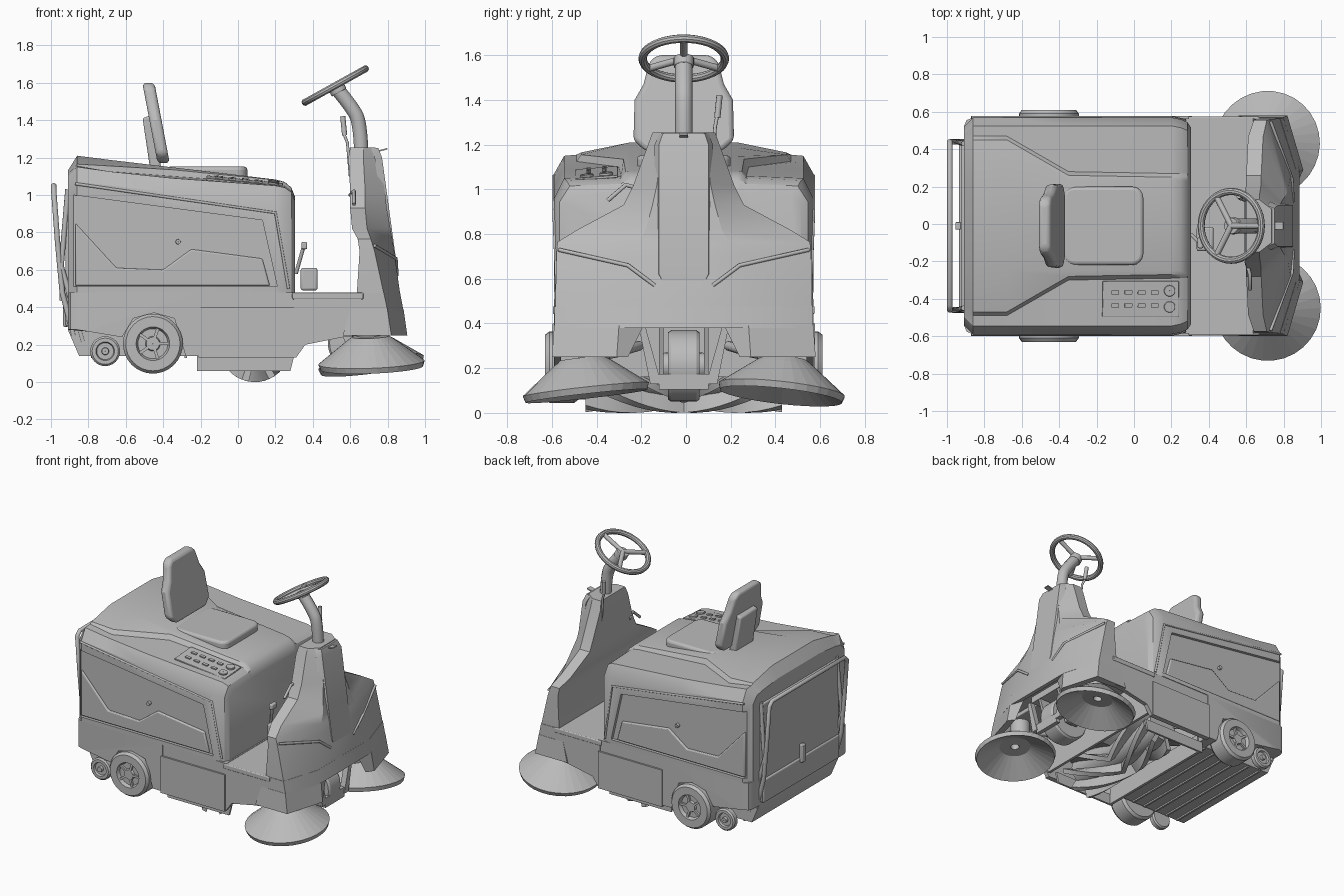
import bpy, bmesh, math
from mathutils import Vector

if "Cube" in bpy.data.objects:
    bpy.data.objects.remove(bpy.data.objects["Cube"])

grey = bpy.data.materials.new("plain_grey")
grey.use_nodes = True
grey.diffuse_color = (0.5, 0.5, 0.5, 1)
grey.node_tree.nodes["Principled BSDF"].inputs["Base Color"].default_value = (0.5, 0.5, 0.5, 1)
parts = []
MID = -0.01  # sideways centre of the body


def finish(ob, bevel=0, segs=2):
    ob.data.materials.append(grey)
    if bevel:
        mod = ob.modifiers.new("Bevel", "BEVEL")
        mod.width, mod.segments, mod.limit_method = bevel, segs, "ANGLE"
    parts.append(ob)
    return ob


def loft(name, rings, bevel=0, segs=2, closed=False):
    """Skin a list of equal-length rings; cap both ends unless closed."""
    bm = bmesh.new()
    rows = [[bm.verts.new(p) for p in ring] for ring in rings]
    n = len(rows[0])
    pairs = list(zip(rows, rows[1:])) + ([(rows[-1], rows[0])] if closed else [])
    for a, b in pairs:
        for i in range(n):
            j = (i + 1) % n
            bm.faces.new((a[i], a[j], b[j], b[i]))
    if not closed:
        bm.faces.new(rows[0][::-1])
        bm.faces.new(rows[-1])
    bmesh.ops.recalc_face_normals(bm, faces=bm.faces)
    me = bpy.data.meshes.new(name)
    bm.to_mesh(me)
    bm.free()
    ob = bpy.data.objects.new(name, me)
    bpy.context.collection.objects.link(ob)
    return finish(ob, bevel, segs)


def prism(name, pts, axis, a, b, bevel=0, segs=2):
    put = {"x": lambda u, v, t: (t, u, v), "y": lambda u, v, t: (u, t, v),
           "z": lambda u, v, t: (u, v, t)}[axis]
    return loft(name, [[put(u, v, t) for u, v in pts] for t in (a, b)], bevel, segs)


def box(name, c, size, bevel=0, rot=(0, 0, 0)):
    x, y, z = (s / 2 for s in size)
    ob = prism(name, [(-x, -y), (x, -y), (x, y), (-x, y)], "z", -z, z, bevel, 3)
    ob.location, ob.rotation_euler = c, rot
    return ob


def lathe(name, profile, loc, rot=(0, 0, 0), n=32):
    """Spin a closed (radius, height) profile about local z."""
    rings = [[(r * math.cos(k * math.tau / n), r * math.sin(k * math.tau / n), h)
              for r, h in profile] for k in range(n)]
    ob = loft(name, rings, closed=True)
    ob.location, ob.rotation_euler = loc, rot
    return ob


def drum(name, r, length, loc, rot=(math.pi / 2, 0, 0), n=32):
    h = length / 2
    return lathe(name, [(0.001, -h), (r * 0.94, -h), (r, -h * 0.8), (r, h * 0.8), (r * 0.94, h), (0.001, h)],
                 loc, rot, n)


def tube(name, pts, r, spline="POLY"):
    cu = bpy.data.curves.new(name, "CURVE")
    cu.dimensions, cu.bevel_depth, cu.bevel_resolution, cu.use_fill_caps = "3D", r, 3, True
    sp = cu.splines.new(spline)
    sp.points.add(len(pts) - 1)
    for p, q in zip(sp.points, pts):
        p.co = (*q, 1)
    if spline == "NURBS":
        sp.use_endpoint_u, sp.order_u = True, 3
    ob = bpy.data.objects.new(name, cu)
    bpy.context.collection.objects.link(ob)
    return finish(ob)


# Engine hood: x, half width, side top, shoulder top, step position, step foot, step head, deck top
hood_rings = []
for x, w, zs, zm, ye, zl, zu, zt in [
        (-0.91, 0.53, 1.05, 1.1, 0.45, 1.105, 1.11, 1.13), (-0.86, 0.58, 1.07, 1.15, 0.48, 1.155, 1.165, 1.21),
        (-0.68, 0.58, 1.05, 1.125, 0.48, 1.125, 1.155, 1.187), (-0.35, 0.58, 1.01, 1.09, 0.29, 1.1, 1.135, 1.148),
        (0.2, 0.58, 0.96, 1.05, 0.28, 1.06, 1.08, 1.083), (0.25, 0.57, 0.95, 1.04, 0.28, 1.05, 1.067, 1.07),
        (0.285, 0.555, 0.945, 1.015, 0.28, 1.025, 1.038, 1.04), (0.305, 0.525, 0.93, 0.97, 0.28, 0.98, 0.985, 0.99)]:
    half = [(w, 0.48), (w, zs), (w - 0.045, zm), (ye, zl), (ye - 0.02, zu), (0.24, zt)]
    hood_rings.append([(x, MID + y, z) for y, z in half] + [(x, MID - y, z) for y, z in half[::-1]])
hood = loft("engine_hood", hood_rings)

# Recessed side panels with a raised inner pressing
for s in (-1, 1):
    y = MID + s * 0.58
    cut = prism("side_recess_cutter", [(-0.88, 1.0), (0.13, 0.865), (0.21, 0.51), (-0.88, 0.51)],
                "y", y - 0.022, y + 0.022)
    parts.remove(cut)
    mod = hood.modifiers.new("Recess", "BOOLEAN")
    mod.operation, mod.object, mod.solver = "DIFFERENCE", cut, "EXACT"
    bpy.context.view_layer.objects.active = hood
    bpy.ops.object.modifier_apply(modifier="Recess")
    bpy.data.objects.remove(cut)
    prism("side_panel_pressing", [(-0.87, 0.85), (-0.65, 0.61), (-0.4, 0.6), (-0.25, 0.71), (0.13, 0.66),
                                  (0.17, 0.515), (-0.87, 0.515)], "y", y - s * 0.03, y - s * 0.008, 0.008)
    drum("side_latch", 0.014, 0.03, (-0.32, y - s * 0.015, 0.75), n=12)
    tube("hood_seam", [(-0.87, y, 1.06), (0.2, y, 0.905), (0.27, y - s * 0.015, 0.5)], 0.008)
    # Chassis side walls, broom hatch and floor skirts
    prism("broom_hatch", [(-0.21, 0.13), (0.31, 0.13), (0.31, 0.4), (-0.21, 0.4)], "y", y - s * 0.03, y + s * 0.008)
    prism("broom_skirt", [(-0.22, 0.06), (0.28, 0.06), (0.3, 0.14), (-0.22, 0.14)], "y", y - s * 0.1, y - s * 0.085)
    prism("floor_skirt", [(0.3, 0.13), (0.31, 0.13), (0.36, 0.2), (0.56, 0.24), (0.66, 0.25), (0.66, 0.47), (0.3, 0.47)],
          "y", y - s * 0.03, y)
    # Rear road wheel with hub, and small trailing wheel
    quarter = (math.pi / 2 * -s, 0, 0)
    lathe("rear_wheel", [(0.09, -0.09), (0.145, -0.09), (0.16, -0.07), (0.16, 0.04), (0.145, 0.06),
                         (0.09, 0.06), (0.08, 0.035), (0.04, 0.035), (0.035, 0.05), (0.001, 0.05), (0.001, -0.09)],
          (-0.455, MID + s * 0.56, 0.205), quarter)
    for k in range(5):
        a = k * math.tau / 5
        box("wheel_spoke", (-0.455 + 0.06 * math.cos(a), MID + s * 0.6, 0.205 + 0.06 * math.sin(a)),
            (0.06, 0.02, 0.016), rot=(0, -a, 0))
    lathe("trailing_wheel", [(0.05, -0.025), (0.07, -0.025), (0.08, -0.015), (0.08, 0.015), (0.07, 0.025),
                             (0.05, 0.025), (0.045, 0.01), (0.02, 0.01), (0.018, 0.03), (0.001, 0.03), (0.001, -0.025)],
          (-0.71, MID + s * 0.555, 0.165), quarter, 24)

# Chassis: hopper box, outer band with wheel arches and rounded rear corners, deck above the broom and floor
hopper = [(-0.91, 0.48), (-0.91, 0.28), (-0.85, 0.14), (-0.2, 0.14), (-0.2, 0.48)]
prism("hopper", hopper, "y", MID - 0.46, MID + 0.46)
band = [(-0.91, 0.48), (-0.91, 0.28), (-0.8, 0.27), (-0.62, 0.24), (-0.56, 0.34), (-0.45, 0.37),
        (-0.34, 0.34), (-0.28, 0.14), (-0.2, 0.14), (-0.2, 0.48)]
loft("chassis_band", [[(max(x, rear), MID + y, z) for x, z in band] for y, rear in
                      [(-0.58, -0.86), (-0.565, -0.895), (-0.53, -0.91), (0.53, -0.91), (0.565, -0.895), (0.58, -0.86)]])
box("broom_cover", (0.055, MID, 0.44), (0.52, 1.15, 0.08))
box("broom_rear_flap", (-0.2, MID, 0.13), (0.02, 0.96, 0.14))
box("broom_front_wall", (0.31, MID, 0.31), (0.02, 1.12, 0.3))
box("floor_plate", (0.48, MID, 0.46), (0.38, 1.17, 0.035), 0.006)
for k in range(6):
    box("hopper_rib", (-0.78 + k * 0.1, MID, 0.136), (0.014, 0.9, 0.014))

# Main broom: core drum with chevron bristle bands
drum("main_broom_core", 0.12, 0.86, (0.09, MID, 0.19))
for k in range(8):
    rings = []
    for i in range(-8, 9):
        a = k * math.tau / 8 + 1.3 * abs(i) / 8
        rings.append([(0.09 + r * math.cos(a + d), MID + i * 0.055, 0.19 + r * math.sin(a + d))
                      for r, d in ((0.1, -0.16), (0.19, -0.1), (0.19, 0.1), (0.1, 0.16))])
    loft("broom_bristles", rings)

# Rear door with latch and tubular frame
box("rear_door", (-0.91, MID, 0.66), (0.025, 0.9, 0.72), 0.01)
box("rear_door_lower", (-0.92, MID, 0.38), (0.03, 0.88, 0.17), 0.01)
box("door_latch", (-0.94, MID, 0.5), (0.03, 0.04, 0.13), 0.006)
side_path = [(-0.88, 0.25), (-0.94, 0.48), (-0.965, 0.75), (-0.985, 1.02)]
tube("rear_frame", [(x, MID + 0.45, z) for x, z in side_path] + [(-0.985, MID + 0.42, 1.05), (-0.985, MID - 0.42, 1.05)]
     + [(x, MID - 0.45, z) for x, z in side_path[::-1]], 0.015)
for s in (-1, 1):
    tube("frame_stay", [(-0.91, MID + s * 0.44, 1.03), (-0.945, MID + s * 0.45, 0.62), (-0.83, MID + s * 0.45, 0.22)], 0.014)

# Seat: rounded cushion, leaning back and bracket
cushion = []
for k, (sx, sy) in enumerate([(1, 1), (-1, 1), (-1, -1), (1, -1)]):
    for step in range(5):
        a = (k + step / 4) * math.pi / 2
        cushion.append((-0.165 + sx * 0.155 + 0.06 * math.cos(a), MID + sy * 0.15 + 0.06 * math.sin(a)))
prism("seat_cushion", cushion, "z", 1.085, 1.152, 0.018, 3)
back = [(0.17, 1.17), (0.225, 1.22), (0.22, 1.4), (0.18, 1.47), (0.155, 1.57), (0.12, 1.6)]
outline = back + [(-y, z) for y, z in back[::-1]]
lean = lambda z: -0.4 - (z - 1.17) * 0.19
loft("seat_back", [[(lean(z) + t, MID + y, z) for y, z in outline] for t in (-0.03, 0.035)], 0.022, 3)
prism("seat_back_bracket", [(-0.51, 1.41), (-0.46, 1.43), (-0.41, 1.14), (-0.47, 1.14)], "y", MID - 0.1, MID + 0.1, 0.01)

# Control panel set into the shoulder of the hood
tilt = (0.08, 0.1, 0)
box("control_panel", (0.035, -0.4, 1.071), (0.41, 0.19, 0.012), 0.004, tilt)
for i in range(4):
    for j in (-1, 1):
        box("panel_switch", (-0.1 + i * 0.07, -0.4 + j * 0.035, 1.091 - i * 0.007 + j * 0.003), (0.04, 0.02, 0.016), 0, tilt)
for j in (-1, 1):
    drum("panel_knob", 0.03, 0.02, (0.19, -0.4 + j * 0.043, 1.062 + j * 0.004), tilt, 20)

# Front fascia rising into the steering console: z, back x, half width, side x, nose half width, nose x
fascia_rings = []
for z, xb, w, xs, c, xf in [(0.47, 0.635, 0.575, 0.78, 0.3, 0.867),
                            (0.7, 0.65, 0.57, 0.73, 0.26, 0.835), (0.765, 0.64, 0.565, 0.71, 0.2, 0.825),
                            (0.82, 0.61, 0.475, 0.69, 0.17, 0.815), (0.93, 0.6, 0.27, 0.68, 0.14, 0.795),
                            (1.02, 0.6, 0.225, 0.68, 0.12, 0.785), (1.2, 0.59, 0.16, 0.67, 0.1, 0.755),
                            (1.255, 0.6, 0.14, 0.67, 0.09, 0.735)]:
    fascia_rings.append([(x, MID + y, z) for x, y in
                         [(xb, w), (xs, w), (xf, c), (xf, -c), (xs, -w), (xb, -w)]])
loft("front_fascia", fascia_rings)
# Hollow lower apron under the fascia
apron = []
for z, xs, xf in [(0.38, 0.8, 0.885), (0.475, 0.78, 0.867)]:
    rim_out = [(0.62, 0.578), (xs, 0.578), (xf, 0.3)]
    rim_in = [(xf - 0.03, 0.28), (xs - 0.02, 0.55), (0.62, 0.55)]
    left_half = rim_in + rim_out[::-1]
    apron.append([(x, MID + y, z) for x, y in rim_out + [(x, -y) for x, y in rim_out[::-1]]
                  + [(x, -y) for x, y in rim_in[::-1]] + rim_in])
loft("fascia_apron", apron)
loft("console_front_panel", [[(x, MID + y, z) for x, y in [(xf - 0.04, w), (xf, w * 0.85), (xf, -w * 0.85), (xf - 0.04, -w)]]
                             for z, w, xf in [(0.57, 0.1, 0.85), (0.62, 0.13, 0.85), (1.2, 0.13, 0.77), (1.25, 0.11, 0.75)]])
box("console_tab", (0.75, MID, 1.235), (0.1, 0.04, 0.008), 0, (0, -0.25, 0))

# Fascia corners, headlight trim, side brushes and their arms
for s in (-1, 1):
    fy = lambda v: MID + s * v
    loft("fascia_corner", [[(x, fy(y), z) for x, y in plan] for z, plan in (
        (0.25, [(0.56, 0.59), (0.82, 0.59), (0.905, 0.3), (0.87, 0.25), (0.79, 0.53), (0.56, 0.55)]),
        (0.39, [(0.6, 0.58), (0.798, 0.58), (0.885, 0.29), (0.85, 0.18), (0.77, 0.53), (0.6, 0.54)]))])
    tube("headlight_trim", [(0.73, fy(0.56), 0.73), (0.845, fy(0.25), 0.66), (0.85, fy(0.13), 0.57)], 0.009)
    lathe("side_brush", [(0.03, 0.17), (0.1, 0.17), (0.135, 0.145), (0.285, 0.03), (0.275, 0.0), (0.11, 0.1), (0.03, 0.1)],
          (0.715, MID + s * 0.435, 0.075), (-s * 0.11, -0.04 - 0.045 * (s + 1), 0), 30)
    drum("brush_motor", 0.07, 0.12, (0.7, fy(0.4), 0.29), (0, 0, 0), 20)
    tube("brush_arm", [(0.35, fy(0.2), 0.3), (0.58, fy(0.3), 0.27), (0.7, fy(0.4), 0.25)], 0.022)
    prism("fork_plate", [(0.5, 0.4), (0.78, 0.4), (0.7, 0.14), (0.6, 0.14)], "y", fy(0.09), fy(0.11))
    prism("nose_bracket", [(fy(0.2), 0.38), (fy(0.17), 0.38), (fy(0.1), 0.13), (fy(0.15), 0.13)], "x", 0.76, 0.8)

# Steered front wheel
drum("front_wheel", 0.16, 0.14, (0.64, MID, 0.21))
drum("front_wheel_hub", 0.06, 0.2, (0.64, MID, 0.21), n=20)
box("fork_crown", (0.64, MID, 0.41), (0.28, 0.36, 0.05))
box("nose_crossbar", (0.78, MID, 0.14), (0.03, 0.22, 0.07))

# Steering column and wheel
tube("steering_column", [(0.66, MID, 1.2), (0.655, MID, 1.38), (0.61, MID, 1.47), (0.535, MID, 1.56)], 0.04, "NURBS")
wheel_tilt = -math.radians(29)
centre = Vector((0.52, MID, 1.585))
rim = [(0.184 + 0.019 * math.cos(a * math.tau / 10), 0.019 * math.sin(a * math.tau / 10)) for a in range(10)]
lathe("steering_rim", rim, centre, (0, wheel_tilt, 0), 40)
drum("steering_hub", 0.045, 0.045, centre + Vector((0.01, 0, -0.017)), (0, wheel_tilt, 0), 20)
for k in range(3):
    a = k * math.tau / 3
    c, s = math.cos(wheel_tilt), math.sin(wheel_tilt)
    tip = Vector((math.cos(a) * c, math.sin(a), -math.cos(a) * s)) * 0.18
    tube("steering_spoke", [centre, centre + tip], 0.016)

# Levers and pedals
tube("hand_lever", [(0.6, 0.12, 1.1), (0.585, 0.13, 1.28), (0.565, 0.14, 1.33)], 0.008)
tube("lever_grip", [(0.57, 0.14, 1.32), (0.56, 0.15, 1.42)], 0.014)
tube("brake_lever", [(0.6, -0.2, 1.0), (0.62, -0.27, 1.02), (0.62, -0.35, 0.95)], 0.01)
box("pedal_housing", (0.38, -0.08, 0.55), (0.09, 0.13, 0.12), 0.012)
tube("pedal_arm", [(0.31, -0.06, 0.58), (0.35, -0.1, 0.72)], 0.01)
box("pedal_pad", (0.355, -0.1, 0.73), (0.03, 0.06, 0.04), 0.008)

# Smooth shading that keeps creases sharp; bristle cones stay faceted
bpy.ops.object.select_all(action="DESELECT")
for ob in parts:
    if ob.type == "MESH" and not ob.name.startswith("side_brush"):
        ob.select_set(True)
        bpy.context.view_layer.objects.active = ob
bpy.ops.object.shade_smooth_by_angle(angle=math.radians(28))
